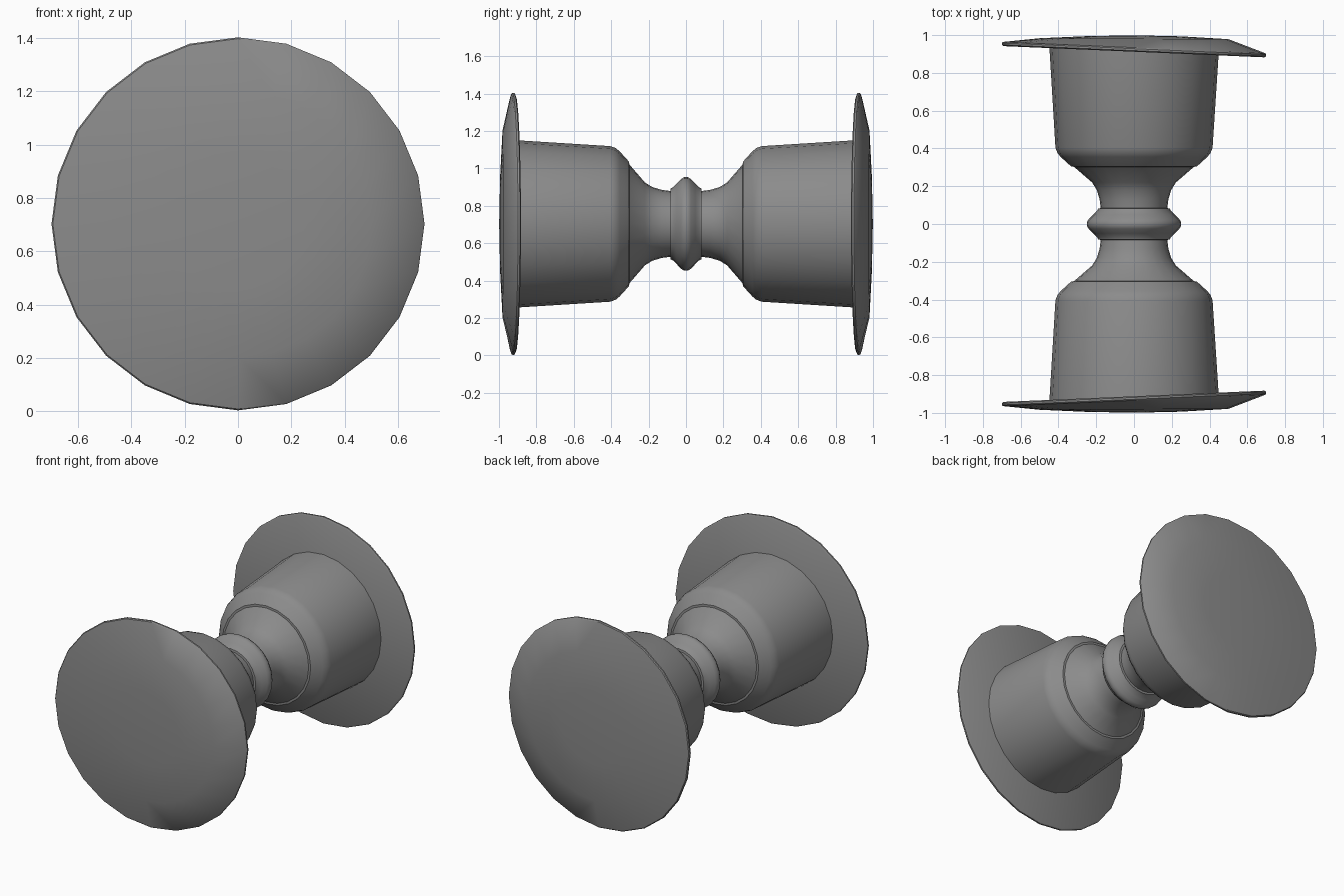
import bpy, bmesh, math

if "Cube" in bpy.data.objects:
    bpy.data.objects.remove(bpy.data.objects["Cube"])

SIDES, CZ = 24, 0.703

grey = bpy.data.materials.new("dark_grey")
grey.diffuse_color = (0.26, 0.26, 0.26, 1)
grey.use_nodes = True
grey.node_tree.nodes["Principled BSDF"].inputs["Base Color"].default_value = grey.diffuse_color


def add_ring(bm, r, y, tilt=0.0):
    """Circle of vertices around the y axis; tilt slopes it along x."""
    ring = []
    for i in range(SIDES):
        a = 2 * math.pi * i / SIDES
        x = r * math.sin(a)
        ring.append(bm.verts.new((x, y + tilt * x, CZ + r * math.cos(a))))
    return ring


def spin(name, profile, dome=None, mirror=False):
    """Closed solid from (radius, y, tilt) rings, with optional domed end."""
    bm = bmesh.new()
    rings = [add_ring(bm, *p) for p in profile]
    for a, b in zip(rings, rings[1:]):
        for i in range(SIDES):
            j = (i + 1) % SIDES
            bm.faces.new((a[i], a[j], b[j], b[i]))
    bm.faces.new(rings[0])
    if dome is None:
        bm.faces.new(rings[-1])
    else:
        tip = bm.verts.new((0, dome, CZ))
        for i in range(SIDES):
            bm.faces.new((rings[-1][i], rings[-1][(i + 1) % SIDES], tip))
    bmesh.ops.recalc_face_normals(bm, faces=bm.faces)
    me = bpy.data.meshes.new(name)
    bm.to_mesh(me)
    bm.free()
    me.materials.append(grey)
    ob = bpy.data.objects.new(name, me)
    bpy.context.collection.objects.link(ob)
    bpy.ops.object.select_all(action='DESELECT')
    ob.select_set(True)
    bpy.context.view_layer.objects.active = ob
    bpy.ops.object.shade_smooth_by_angle(angle=math.radians(35))
    if mirror:
        m = ob.modifiers.new("Mirror", 'MIRROR')
        m.use_axis = (False, True, False)
        m.use_mirror_merge = False
    return ob


# Turned core: rounded bead in the middle, flared necks with a small
# ledge, and tapered drums whose ends follow the tilt of the discs
tilt = -0.043
half = [(0.25, 0.01, 0), (0.24, 0.026, 0), (0.215, 0.05, 0),
        (0.195, 0.07, 0), (0.19, 0.082, 0), (0.176, 0.084, 0),
        (0.182, 0.13, 0), (0.197, 0.18, 0), (0.222, 0.22, 0),
        (0.318, 0.303, 0), (0.332, 0.304, 0), (0.388, 0.355, 0),
        (0.405, 0.375, 0), (0.416, 0.405, 0), (0.448, 0.917, tilt)]
spin("spool_core", [(r, -y, -t) for r, y, t in reversed(half)] + half)

# Slightly warped, domed end discs
spin("end_disc", [(0.69, 0.912, tilt), (0.70, 0.918, tilt), (0.70, 0.928, tilt),
                  (0.695, 0.934, tilt), (0.50, 0.981, -0.005),
                  (0.25, 0.994, -0.002)], dome=0.999, mirror=True)
